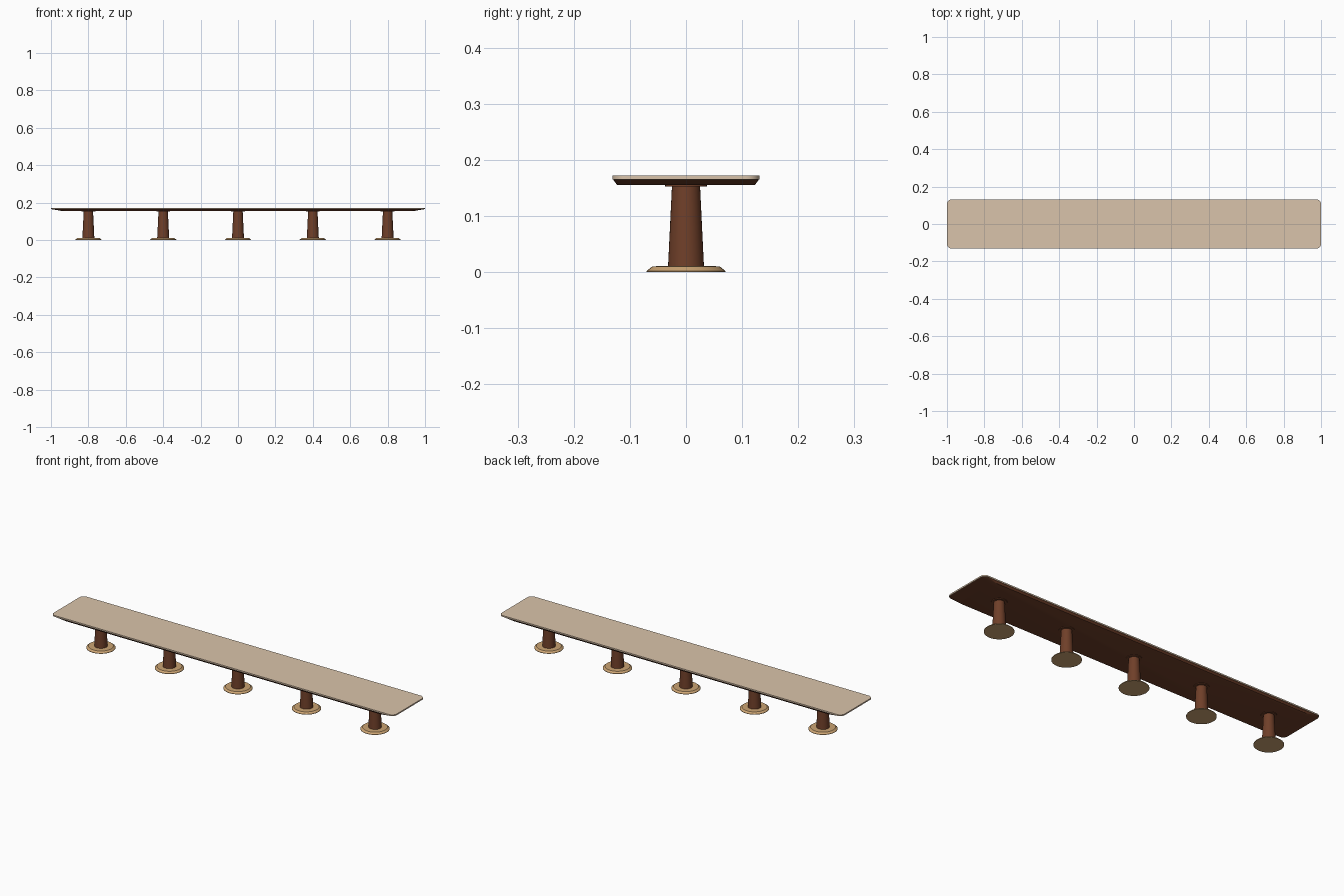
import bpy, bmesh, math

old = bpy.data.objects.get("Cube")
if old:
    bpy.data.objects.remove(old, do_unlink=True)


def material(name, rgb):
    m = bpy.data.materials.new(name)
    m.use_nodes = True
    m.diffuse_color = (*rgb, 1)
    m.node_tree.nodes["Principled BSDF"].inputs["Base Color"].default_value = (*rgb, 1)
    return m


TAN = material("pale wood", (0.70, 0.55, 0.405))
BROWN = material("red brown wood", (0.16, 0.05, 0.022))
BRASS = material("brass", (0.60, 0.37, 0.17))


def loft(name, rings, mat, location=(0, 0, 0)):
    """Skin a stack of closed rings and cap both ends."""
    bm = bmesh.new()
    loops = [[bm.verts.new(p) for p in ring] for ring in rings]
    n = len(loops[0])
    for a, b in zip(loops, loops[1:]):
        for i in range(n):
            j = (i + 1) % n
            bm.faces.new((a[i], a[j], b[j], b[i]))
    bm.faces.new(loops[0][::-1])
    bm.faces.new(loops[-1])
    mesh = bpy.data.meshes.new(name)
    bm.to_mesh(mesh)
    bm.free()
    mesh.materials.append(mat)
    obj = bpy.data.objects.new(name, mesh)
    obj.location = location
    bpy.context.collection.objects.link(obj)
    bpy.ops.object.select_all(action="DESELECT")
    obj.select_set(True)
    bpy.context.view_layer.objects.active = obj
    bpy.ops.object.shade_smooth_by_angle(angle=math.radians(30))
    return obj


def rounded(hx, hy, z, r=0.025, steps=6):
    """Rounded rectangle ring."""
    ring = []
    for k, (sx, sy) in enumerate(((1, 1), (-1, 1), (-1, -1), (1, -1))):
        for s in range(steps + 1):
            a = (k + s / steps) * math.pi / 2
            ring.append((sx * (hx - r) + r * math.cos(a), sy * (hy - r) + r * math.sin(a), z))
    return ring


def turned(name, profile, mat, x, sides=32):
    """Round part from (radius, height) pairs."""
    rings = [[(r * math.cos(t * math.tau / sides), r * math.sin(t * math.tau / sides), z)
              for t in range(sides)] for r, z in profile]
    return loft(name, rings, mat, (x, 0, 0))


# Table top: pale straight-edged slab over an undercut brown underside
loft("table_top", [rounded(1.0, 0.131, 0.165), rounded(1.0, 0.131, 0.172)], TAN)
loft("top_underside", [rounded(0.94, 0.123, 0.155), rounded(0.998, 0.130, 0.165)], BROWN)

# Row of five pedestals
for i in range(5):
    x = (i - 2) * 0.4
    turned(f"foot_plate_{i + 1}", [(0.07, 0), (0.07, 0.002), (0.06, 0.01), (0.03, 0.011)], BRASS, x)
    turned(f"pedestal_{i + 1}", [(0.032, 0.01), (0.025, 0.154)], BROWN, x)
    turned(f"collar_{i + 1}", [(0.037, 0.152), (0.037, 0.156)], BROWN, x)
